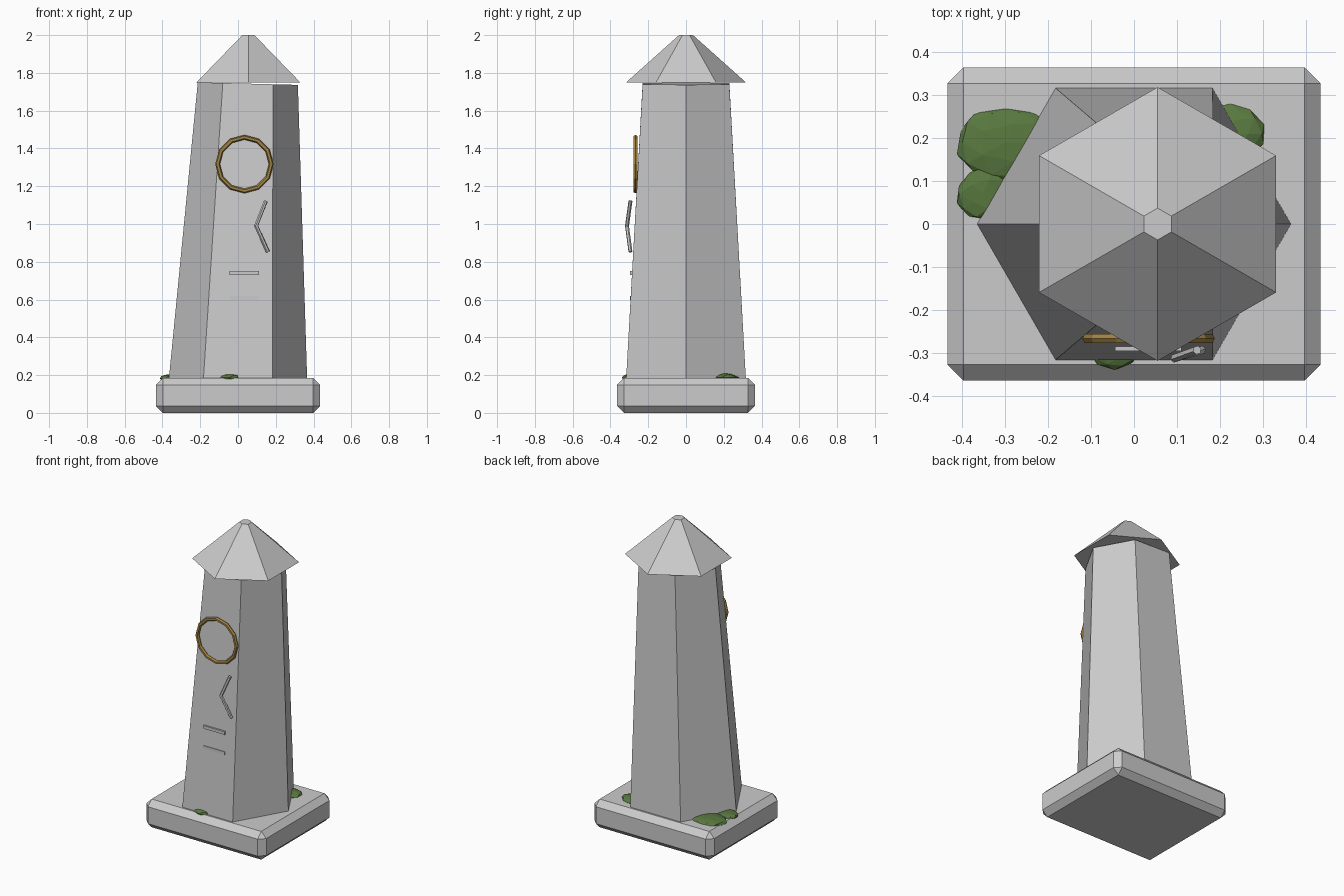
import bpy, bmesh, random
from math import cos, sin, pi, radians
from mathutils import Vector

if "Cube" in bpy.data.objects:
    bpy.data.objects.remove(bpy.data.objects["Cube"])

random.seed(4)


def material(name, rgb):
    m = bpy.data.materials.new(name)
    m.diffuse_color = (*rgb, 1)
    m.use_nodes = True
    m.node_tree.nodes["Principled BSDF"].inputs["Base Color"].default_value = m.diffuse_color
    return m


gold = material("gold", (0.38, 0.24, 0.06))
green = material("green", (0.10, 0.19, 0.05))


def finish(name, bm, mat=None):
    bmesh.ops.recalc_face_normals(bm, faces=bm.faces)
    me = bpy.data.meshes.new(name)
    bm.to_mesh(me)
    bm.free()
    ob = bpy.data.objects.new(name, me)
    bpy.context.collection.objects.link(ob)
    if mat:
        me.materials.append(mat)
    return ob


def box(name, center, size, bevel=0):
    bm = bmesh.new()
    bmesh.ops.create_cube(bm, size=1)
    for v in bm.verts:
        v.co = Vector([v.co[i] * size[i] + center[i] for i in range(3)])
    if bevel:
        bmesh.ops.bevel(bm, geom=bm.edges[:], offset=bevel, segments=1, affect='EDGES')
    return finish(name, bm)


def hex_loft(name, low, high, turn=0, tilt=0):
    """Six-sided frustum between two rings given as (x, z, radius)."""
    bm = bmesh.new()
    rings = []
    for (x, z, r), slope in ((low, 0), (high, tilt)):
        ring = []
        for i in range(6):
            a = turn + i * pi / 3
            ring.append(bm.verts.new((x + r * cos(a), r * sin(a), z + slope * r * cos(a))))
        rings.append(ring)
        bm.faces.new(ring)
    for i in range(6):
        j = (i + 1) % 6
        bm.faces.new((rings[0][i], rings[0][j], rings[1][j], rings[1][i]))
    return finish(name, bm)


def rod(name, a, b, r):
    a, b = Vector(a), Vector(b)
    d = b - a
    bm = bmesh.new()
    bmesh.ops.create_cone(bm, cap_ends=True, segments=6, radius1=r, radius2=r, depth=d.length)
    ob = finish(name, bm)
    ob.location = (a + b) / 2
    ob.rotation_euler = d.to_track_quat('Z', 'Y').to_euler()
    return ob


def moss(name, center, size):
    bm = bmesh.new()
    bmesh.ops.create_icosphere(bm, subdivisions=2, radius=1)
    for v in bm.verts:
        k = random.uniform(0.88, 1.06)
        v.co = Vector([v.co[i] * k * size[i] + center[i] for i in range(3)])
    return finish(name, bm, green)


# Chamfered plinth
box("plinth", (0, 0, 0.0925), (0.87, 0.73, 0.185), 0.037)

# Leaning hexagonal pillar and its roof cap
hex_loft("pillar", (0, 0.18, 0.366), (0.052, 1.743, 0.265), tilt=-0.025)
hex_loft("roof_cap", (0.055, 1.748, 0.319), (0.055, 2.0, 0.037), turn=pi / 2)

# Gold ring on the front face
bpy.ops.mesh.primitive_torus_add(major_segments=12, minor_segments=6, major_radius=0.142,
                                 minor_radius=0.0125, location=(0.034, -0.267, 1.317),
                                 rotation=(radians(90), 0, 0))
ring = bpy.context.object
ring.name = "front_ring"
ring.data.materials.append(gold)

# Carved marks: chevron and two bars
rod("chevron_upper", (0.147, -0.294, 1.122), (0.094, -0.313, 0.985), 0.0105)
rod("chevron_lower", (0.094, -0.313, 0.995), (0.158, -0.294, 0.853), 0.0105)
for i, z in enumerate((0.74, 0.608)):
    box(f"bar_mark_{i}", (0.033, -0.286, z), (0.155, 0.021, 0.02))

# Moss clumps on the plinth
moss("moss_back_left", (-0.30, 0.19, 0.182), (0.12, 0.09, 0.025))
moss("moss_left", (-0.35, 0.07, 0.182), (0.065, 0.065, 0.023))
moss("moss_front", (-0.045, -0.285, 0.187), (0.07, 0.055, 0.023))
moss("moss_back_right", (0.225, 0.21, 0.187), (0.078, 0.07, 0.023))
